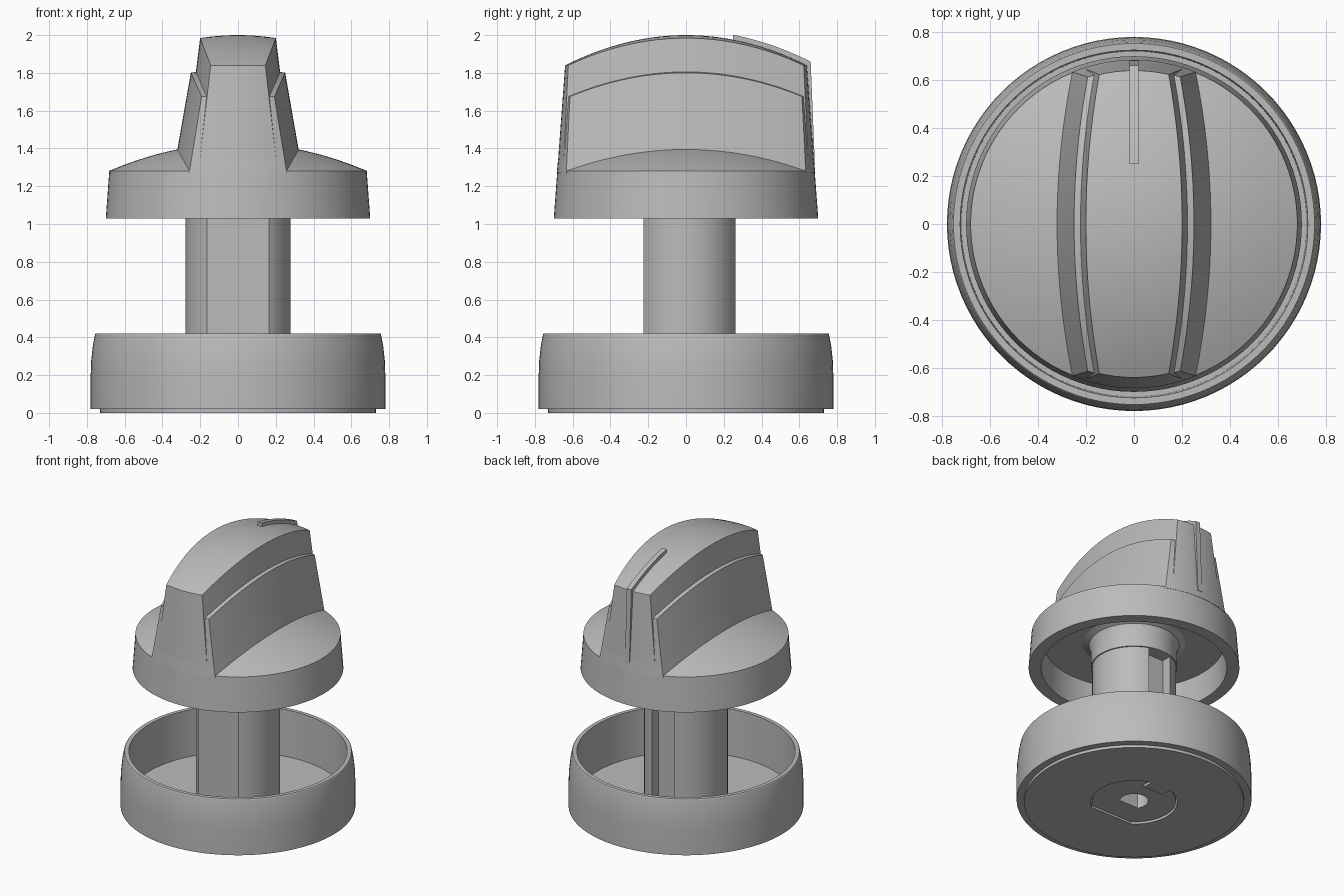
import bpy, bmesh, math
from mathutils import Vector

cube = bpy.data.objects.get("Cube")
if cube:
    bpy.data.objects.remove(cube, do_unlink=True)

GREY = (0.5, 0.5, 0.5, 1.0)
grey = bpy.data.materials.new("plain_grey")
grey.use_nodes = True
grey.diffuse_color = GREY
grey.node_tree.nodes["Principled BSDF"].inputs["Base Color"].default_value = GREY


def make(name, bm):
    bmesh.ops.remove_doubles(bm, verts=bm.verts, dist=1e-5)
    bmesh.ops.recalc_face_normals(bm, faces=bm.faces)
    mesh = bpy.data.meshes.new(name)
    bm.to_mesh(mesh)
    bm.free()
    mesh.materials.append(grey)
    obj = bpy.data.objects.new(name, mesh)
    bpy.context.collection.objects.link(obj)
    return obj


def revolve(name, profile, closed=False, steps=96):
    bm = bmesh.new()
    verts = [bm.verts.new((r, 0, z)) for r, z in profile]
    pairs = list(zip(verts, verts[1:]))
    if closed:
        pairs.append((verts[-1], verts[0]))
    edges = [bm.edges.new(p) for p in pairs]
    bmesh.ops.spin(bm, geom=verts + edges, cent=(0, 0, 0), axis=(0, 0, 1),
                   angle=math.tau, steps=steps, use_merge=False)
    return make(name, bm)


def prism(name, points, offset):
    bm = bmesh.new()
    face = bm.faces.new([bm.verts.new(p) for p in points])
    out = bmesh.ops.extrude_face_region(bm, geom=[face])["geom"]
    moved = [v for v in out if isinstance(v, bmesh.types.BMVert)]
    bmesh.ops.translate(bm, verts=moved, vec=Vector(offset))
    return make(name, bm)


def combine(obj, cutter, operation):
    mod = obj.modifiers.new("cut", 'BOOLEAN')
    mod.operation, mod.solver, mod.object = operation, 'EXACT', cutter
    graph = bpy.context.evaluated_depsgraph_get()
    mesh = bpy.data.meshes.new_from_object(obj.evaluated_get(graph))
    obj.modifiers.clear()
    obj.data = mesh
    bpy.data.objects.remove(cutter, do_unlink=True)


def dome(height, spread, radius, steps=14):
    """Shallow cap from the rim to the axis."""
    return [(radius * (1 - i / steps),
             height - (radius * (1 - i / steps)) ** 2 / spread)
            for i in range(steps + 1)]


def d_outline(radius, flat, z, key=None):
    """Circle cut flat at the front, with an optional keyway at the back."""
    start = math.asin(flat / radius)
    sweep = math.pi - 2 * start
    if not key:
        return [(radius * math.cos(start + sweep * i / 64),
                 radius * math.sin(start + sweep * i / 64), z) for i in range(65)]
    half, floor = key
    edge = math.acos(half / radius)
    right = [(radius * math.cos(start + (edge - start) * i / 32),
              radius * math.sin(start + (edge - start) * i / 32), z) for i in range(33)]
    right.append((half, floor, z))
    return right + [(-x, y, z) for x, y, z in reversed(right)]


def bowed_slab(name, bottom, top, half_width, steps=40):
    """Block whose two sides bow out in plan and lean in as they rise."""
    bm = bmesh.new()
    rows = []
    for i in range(steps + 1):
        y = -0.8 + 1.6 * i / steps
        rows.append([bm.verts.new((s * half_width(y, z), y, z))
                     for s, z in ((-1, bottom), (1, bottom), (1, top), (-1, top))])
    for a, b in zip(rows, rows[1:]):
        for j in range(4):
            k = (j + 1) % 4
            bm.faces.new((a[j], a[k], b[k], b[j]))
    bm.faces.new(rows[0])
    bm.faces.new(rows[-1])
    return make(name, bm)


def cone(z):
    return 0.70 - 0.074 * (z - 1.03)


# Base cup with a keyed opening in its floor
base_cup = revolve("base_cup", [
    (0, 0), (0.73, 0), (0.73, 0.02), (0.78, 0.02), (0.78, 0.2), (0.777, 0.28),
    (0.768, 0.36), (0.757, 0.415), (0.753, 0.42), (0.725, 0.42), (0.72, 0.08), (0, 0.08)])
combine(base_cup, prism("opening", d_outline(0.288, -0.232, -0.1, (0.08, 0.2)),
                        (0, 0, 0.4)), 'DIFFERENCE')

# Shaft with front flat, keyway and bore
shaft = prism("shaft", d_outline(0.278, -0.225, 0.01, (0.09, 0.19)), (0, 0, 1.1))
combine(shaft, prism("bore", d_outline(0.095, -0.055, -0.1), (0, 0, 0.9)), 'DIFFERENCE')

# Knob skirt, hollow underneath with a central hub
knob_skirt = revolve("knob_skirt", [
    (0, 1.035), (0.287, 1.035), (0.287, 1.16), (0.3, 1.2), (0.34, 1.22), (0.6, 1.22),
    (0.617, 1.03), (0.70, 1.03)] + dome(1.427, 3.19, cone(1.28)))

# Grip: bowed slab trimmed by the tapered, domed body
grip = bowed_slab("grip", 1.281, 2.2,
                  lambda y, z: 0.2 + 0.125 * (1.99 - z) - 0.19 * y * y)
combine(grip, revolve("grip_envelope", [(0, 1.1), (cone(1.1), 1.1)]
                      + dome(2.0, 2.56, cone(1.84))), 'INTERSECT')

# Raised pads on both sides of the grip
side_pads = bowed_slab("side_pads", 1.27, 2.0,
                       lambda y, z: 0.32 - 0.175 * (z - 1.4) - 0.21 * y * y)
combine(side_pads, revolve("pad_envelope", [(0, 1.1), (0.702, 1.1)]
                           + dome(1.823, 2.8, 0.643)), 'INTERSECT')

# Raised pointer strip running over the top and down the back end
crest = [(y, 2.025 - y * y / 2.64) for y in (0.25, 0.32, 0.39, 0.46, 0.53, 0.6, 0.66)]
strip = [(0.25, 1.9)] + crest + [(0.682, 1.32), (0.6, 1.32)]
pointer_strip = prism("pointer_strip", [(-0.018, y, z) for y, z in strip], (0.036, 0, 0))

# Smooth curved surfaces, crisp edges
bpy.ops.object.select_all(action='DESELECT')
for part in (base_cup, shaft, knob_skirt, grip, side_pads, pointer_strip):
    part.select_set(True)
    bpy.context.view_layer.objects.active = part
bpy.ops.object.shade_smooth_by_angle(angle=math.radians(25))
